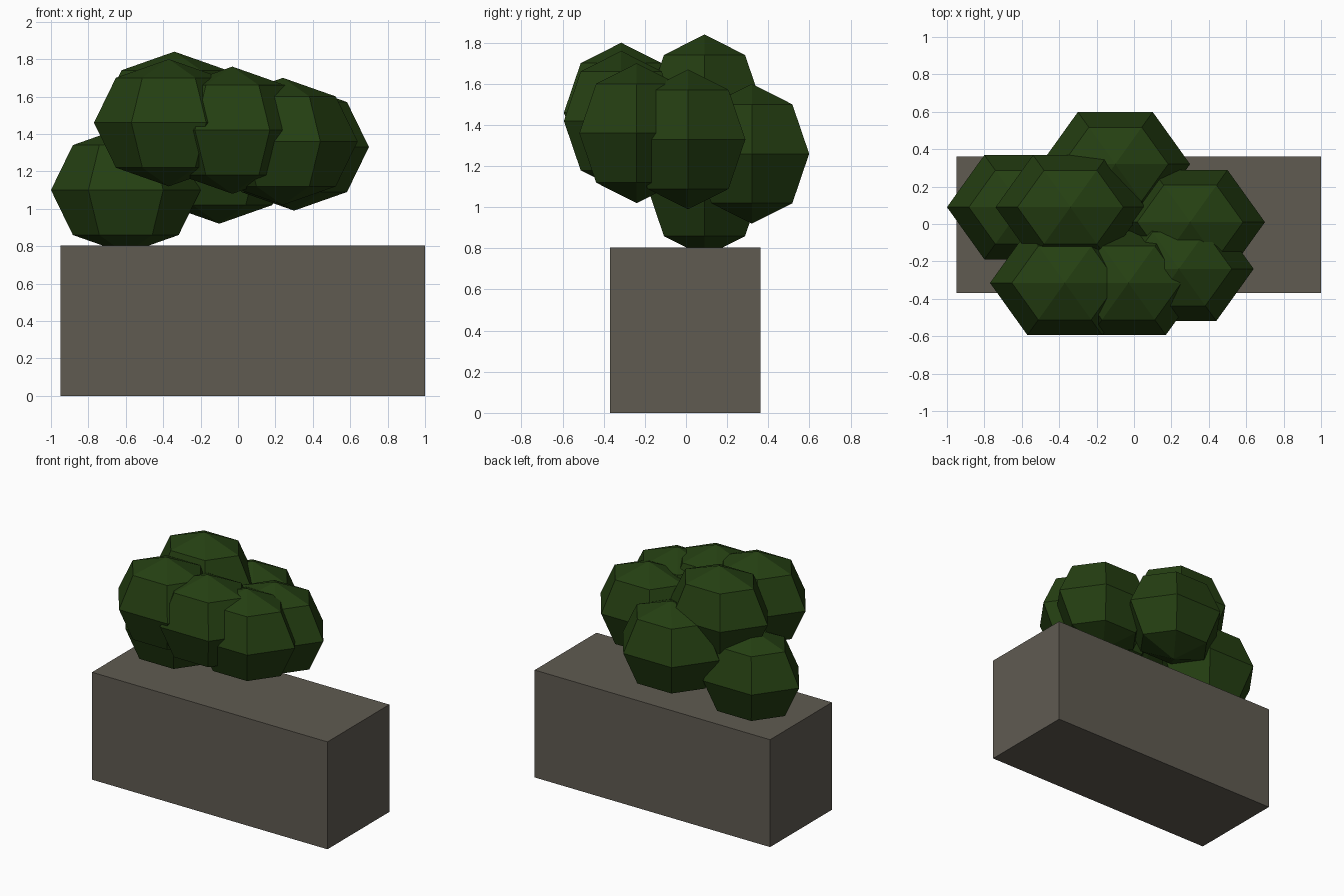
import bpy

if "Cube" in bpy.data.objects:
    bpy.data.objects.remove(bpy.data.objects["Cube"])


def material(name, rgb):
    m = bpy.data.materials.new(name)
    m.diffuse_color = (*rgb, 1.0)
    m.use_nodes = True
    m.node_tree.nodes["Principled BSDF"].inputs["Base Color"].default_value = m.diffuse_color
    return m


stone = material("warm grey stone", (0.115, 0.104, 0.083))
leaf = material("dark leaf green", (0.018, 0.050, 0.006))


def finish(name, scale, mat):
    ob = bpy.context.object
    ob.name = name
    ob.scale = scale
    bpy.ops.object.transform_apply(location=False, rotation=False, scale=True)
    ob.data.materials.append(mat)


# Rectangular planter block
bpy.ops.mesh.primitive_cube_add(size=1, location=(0.025, -0.004, 0.402))
finish("planter_block", (1.95, 0.732, 0.804), stone)

# Bush made of overlapping six-sided foliage clumps, all the same size
clumps = [
    (-0.60, 0.09, 1.10),   # low left
    (-0.34, 0.09, 1.50),   # top
    (-0.10, 0.32, 1.26),   # back
    (0.30, 0.01, 1.33),    # right
    (0.24, -0.24, 1.36),   # front right
    (-0.03, -0.315, 1.42),  # front centre
    (-0.37, -0.315, 1.46),  # front left
]
for i, loc in enumerate(clumps):
    bpy.ops.mesh.primitive_uv_sphere_add(segments=6, ring_count=4, radius=1, location=loc)
    ob = bpy.context.object
    # Put an equator corner on the x axis
    if max(v.co.x for v in ob.data.vertices) < 0.99:
        ob.rotation_euler.z = 0.5235988
        bpy.ops.object.transform_apply(location=False, rotation=True, scale=False)
    finish(f"foliage_clump_{i + 1}", (0.40, 0.322, 0.34), leaf)
    bpy.ops.object.shade_flat()
